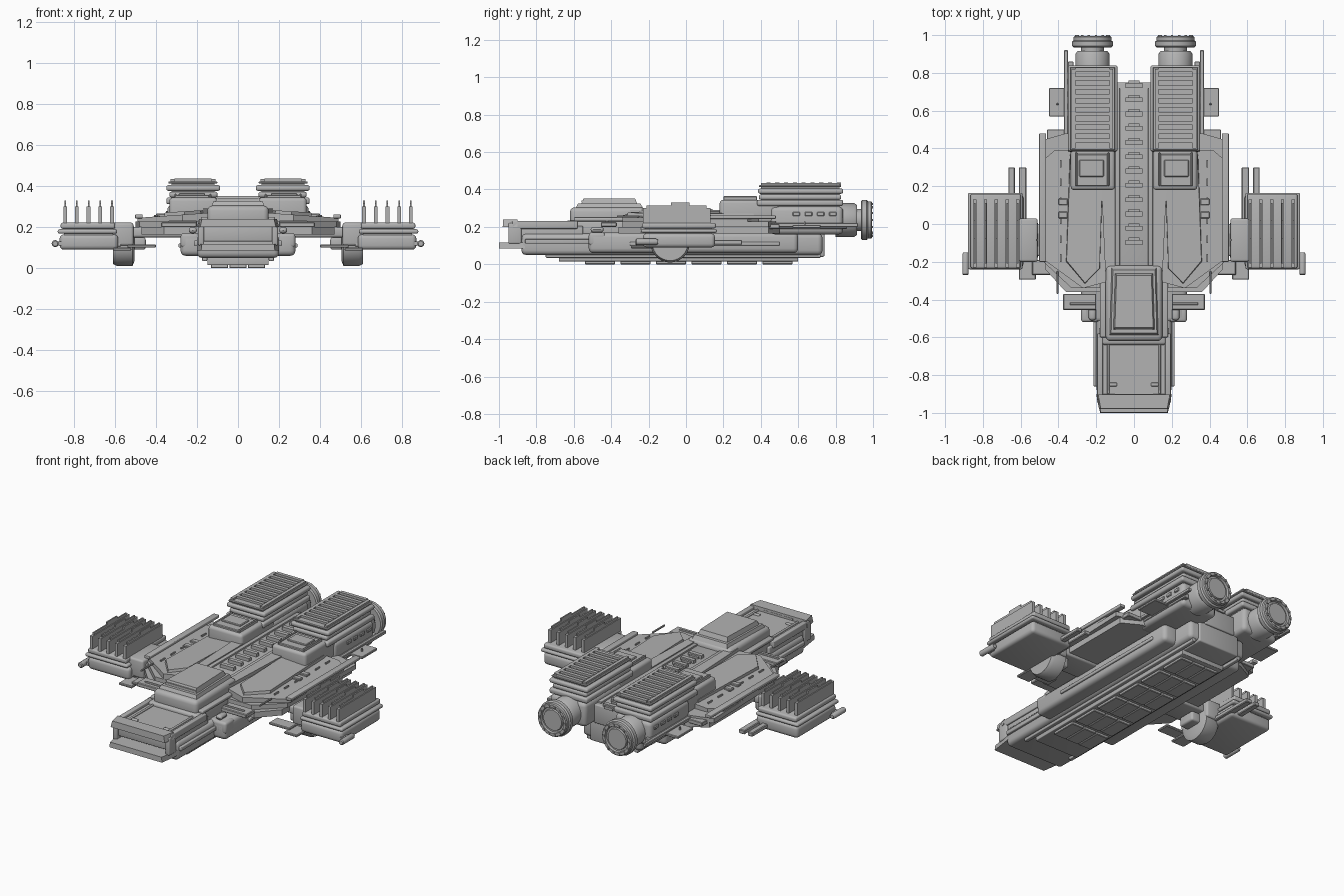
import bpy, bmesh, math
from mathutils import Matrix, Vector

if "Cube" in bpy.data.objects:
    bpy.data.objects.remove(bpy.data.objects["Cube"])

grey = bpy.data.materials.new("hull_grey")
grey.diffuse_color = (0.45, 0.45, 0.45, 1)
grey.use_nodes = True
grey.node_tree.nodes["Principled BSDF"].inputs["Base Color"].default_value = grey.diffuse_color


def finish(name, bm, mirror=False):
    """Turn a bmesh into an object, optionally copied across x = 0."""
    if mirror:
        dup = bmesh.ops.duplicate(bm, geom=bm.verts[:] + bm.edges[:] + bm.faces[:])["geom"]
        for v in dup:
            if isinstance(v, bmesh.types.BMVert):
                v.co.x *= -1
        bmesh.ops.reverse_faces(bm, faces=[f for f in dup if isinstance(f, bmesh.types.BMFace)])
    me = bpy.data.meshes.new(name)
    bm.to_mesh(me)
    bm.free()
    me.materials.append(grey)
    ob = bpy.data.objects.new(name, me)
    bpy.context.collection.objects.link(ob)
    return ob


def boxes(name, items, bevel=0, mirror=False, segs=3):
    """Boxes given as x0, x1, y0, y1, z0, z1."""
    bm = bmesh.new()
    for x0, x1, y0, y1, z0, z1 in items:
        mat = Matrix.Translation(((x0 + x1) / 2, (y0 + y1) / 2, (z0 + z1) / 2))
        mat = mat @ Matrix.Diagonal((x1 - x0, y1 - y0, z1 - z0, 1))
        bmesh.ops.create_cube(bm, size=1, matrix=mat)
    if bevel:
        bmesh.ops.bevel(bm, geom=bm.edges[:], offset=bevel, segments=segs, profile=0.5, affect='EDGES')
    return finish(name, bm, mirror)


def plate(name, outline, z0, z1, shrink=1.0, mirror=True, z_top=None):
    """Extruded outline; the top may shrink or tilt by a height function."""
    bm = bmesh.new()
    c = sum((Vector(p) for p in outline), Vector((0, 0))) / len(outline)
    low = [bm.verts.new((x, y, z0)) for x, y in outline]
    top = []
    for p in outline:
        q = c + (Vector(p) - c) * shrink
        top.append(bm.verts.new((q.x, q.y, z_top(q.x, q.y) if z_top else z1)))
    n = len(outline)
    bm.faces.new(low[::-1])
    bm.faces.new(top)
    for i in range(n):
        j = (i + 1) % n
        bm.faces.new((low[i], low[j], top[j], top[i]))
    bmesh.ops.recalc_face_normals(bm, faces=bm.faces[:])
    return finish(name, bm, mirror)


def lathe(name, profile, centre, axis, segs=40):
    """Revolve (distance, radius) pairs about the x or y axis, on both sides."""
    bm = bmesh.new()
    rings = []
    for d, r in profile:
        ring = []
        for i in range(segs):
            a = 2 * math.pi * i / segs
            u, w = r * math.cos(a), r * math.sin(a)
            off = (d, u, w) if axis == 'x' else (u, d, w)
            ring.append(bm.verts.new(Vector(centre) + Vector(off)))
        rings.append(ring)
    for a, b in zip(rings, rings[1:]):
        for i in range(segs):
            j = (i + 1) % segs
            bm.faces.new((a[i], a[j], b[j], b[i]))
    bm.faces.new(rings[0][::-1])
    bm.faces.new(rings[-1])
    bmesh.ops.recalc_face_normals(bm, faces=bm.faces[:])
    return finish(name, bm, True)


# Central hull and belly
boxes("main_hull", [(-.2, .2, -.88, .73, .05, .165)], .025)
boxes("upper_hull", [(-.17, .17, -.64, .7, .15, .235)], .015)
boxes("rear_hull", [(-.14, .14, .3, .74, .04, .17)], .008)
boxes("side_sponson", [(.15, .28, -.52, .6, .06, .17)], .025, True)
boxes("belly_keel", [(-.15, .15, -.68, .6, .015, .06)], .004)
boxes("belly_panels", [(x - .042, x + .042, -.54 + i * .19, -.38 + i * .19, 0, .02)
                       for i in range(6) for x in (-.09, 0, .09)], .003, segs=1)
boxes("belly_side_rail", [(.15, .175, -.75, .72, .035, .06)], .004, True)
boxes("hull_side_rail", [(.19, .215, -.86, -.5, .11, .135), (.27, .29, -.3, .5, .1, .12)], .005, True)

# Nose tray
boxes("nose_block", [(-.185, .185, -.93, -.55, .13, .205)], .008)
boxes("nose_deck", [(-.165, .165, -.92, -.58, .2, .215)])
boxes("nose_rails", [(.165, .195, -.93, -.58, .19, .232), (.13, .142, -.9, -.62, .21, .225),
                     (.09, .13, -.86, -.84, .21, .222)], .005, True)
plate("nose_rim", [(-.2, -.9), (-.185, -.98), (.185, -.98), (.2, -.9)], .2, .24, .95, False)
plate("nose_lip", [(-.2, -.86), (-.18, -1), (.18, -1), (.2, -.86)], .085, .117, .98, False)
boxes("nose_corner_posts", [(.165, .195, -.95, -.88, .11, .22)], .008, True)
boxes("deck_ribs", [(-.12, .12, -.63, -.61, .21, .225), (-.1, .1, -.91, -.9, .21, .228)])

# Cabin
boxes("cabin", [(-.15, .15, -.62, -.22, .2, .305)], .025)
plate("cabin_roof", [(-.13, -.59), (.13, -.59), (.12, -.23), (-.12, -.23)], .3, .325, .93, False)
plate("cabin_hatch", [(-.11, -.56), (.11, -.56), (.1, -.26), (-.1, -.26)], .322, .352, .92, False)
boxes("hatch_step", [(-.1, .1, -.56, -.51, .33, .34)])
boxes("cabin_side_trim", [(.14, .18, -.6, -.25, .23, .25)], .006, True)

# Spine with rungs
boxes("spine", [(-.105, .105, -.24, .75, .16, .275)], .006)
boxes("spine_channel_rails", [(.075, .1, -.22, .72, .27, .285)], .003, True)
boxes("spine_rungs", [s for i in range(12) for s in
                      ((-.045, .045, -.11 + i * .0755, -.085 + i * .0755, .27, .295),
                       (-.03, .03, -.085 + i * .0755, -.072 + i * .0755, .27, .286))])
boxes("spine_studs", [(.115, .13, -.22 + i * .05, -.2 + i * .05, .27, .285) for i in range(8)], 0, True)

# Layered wings
plate("lower_wing", [(.15, -.36), (.36, -.36), (.47, -.24), (.47, .44), (.36, .5), (.15, .5)], .165, .2)
plate("middle_wing", [(.12, -.34), (.33, -.34), (.48, -.2), (.5, .44), (.36, .48), (.12, .48)], .2, .228)
plate("upper_wing", [(.12, -.3), (.27, -.34), (.49, -.18), (.49, .33), (.42, .39), (.12, .39)], .228, .25,
      z_top=lambda x, y: .28 - .07 * x)
plate("wing_panel", [(.18, -.24), (.26, -.32), (.36, -.2), (.34, .37), (.16, .37)], .25, .28, .97,
      z_top=lambda x, y: .293 - .06 * x)
plate("inner_wing_strip", [(.1, -.3), (.15, -.3), (.18, .37), (.1, .37)], .22, .29)
boxes("wing_hatches", [(.35, .4, .1, .135, .25, .266), (.35, .4, .03, .065, .25, .266)], .004, True, 1)
boxes("wing_ticks", [(.385, .392, -.2 + i * .1, -.16 + i * .1, .25, .262) for i in range(6)], 0, True)
boxes("wing_edge_rails", [(.465, .502, -.2, .48, .243, .262)], .004, True)
boxes("wing_front_plates", [(.2, .375, -.455, -.37, .2, .225), (.2, .34, -.43, -.415, .22, .232)], .004, True, 1)
boxes("wing_front_blocks", [(.19, .28, -.52, -.43, .1, .17), (.2, .24, -.51, -.44, .17, .2)], .015, True)
boxes("wing_rear_plates", [(.33, .45, .57, .72, .195, .21), (.36, .46, .43, .5, .19, .215),
                           (.35, .37, .4, .92, .2, .22), (.32, .35, .4, .86, .19, .22)], .003, True, 1)
boxes("antennae", [(.4, .41, -.37, -.25, .25, .26), (.4, .41, .63, .64, .2, .23)], .002, True, 1)

# Engines
boxes("engine_body", [(.1, .345, .45, .84, .16, .31)], .025, True)
boxes("engine_front", [(.1, .335, .18, .5, .22, .345)], .018, True)
boxes("engine_front_hatch", [(.14, .31, .2, .37, .34, .358), (.16, .29, .25, .34, .35, .366),
                             (.13, .14, .2, .38, .34, .364), (.3, .31, .2, .38, .34, .364)], .004, True, 1)
boxes("engine_layers", [(.09, .35, .38, .84, .312, .345), (.1, .335, .39, .83, .345, .373),
                        (.087, .35, .385, .84, .377, .405)], .011, True)
boxes("engine_core", [(.115, .325, .4, .82, .3, .415)], 0, True)
boxes("engine_roof", [(.1, .34, .39, .83, .412, .424)], .004, True, 1)
boxes("roof_slats", [(.13, .31, .43 + i * .047, .452 + i * .047, .42, .437) for i in range(9)], 0, True)
boxes("roof_rails", [(.11, .13, .4, .82, .42, .435), (.31, .33, .4, .82, .42, .435)], 0, True)
boxes("engine_side_ports", [(.34, .352, .57 + i * .065, .61 + i * .065, .258, .28) for i in range(4)], .004, True, 1)
lathe("engine_nozzle", [(.8, .09), (.9, .09), (.915, .08), (.915, .06), (.935, .06), (.935, .1),
                        (.942, .108), (.965, .108), (.972, .1), (.99, .1), (.995, .095),
                        (.995, .078), (.98, .076), (.98, .065), (.99, .062)], (.22, 0, .237), 'y')
bolts = []
for i in range(14):
    a = 2 * math.pi * i / 14
    x, z = .22 + .087 * math.cos(a), .237 + .087 * math.sin(a)
    bolts.append((x - .006, x + .006, .99, 1, z - .006, z + .006))
boxes("nozzle_bolts", bolts, 0, True)

# Outrigger pylons
lathe("pylon_drum", [(.505, .08), (.515, .105), (.59, .105), (.61, .095)], (0, -.085, .115), 'x')
boxes("pylon_arm", [(.26, .52, -.17, 0, .15, .2), (.45, .52, -.14, -.03, .09, .15)], .012, True)
boxes("pylon_bracket", [(.51, .62, -.2, .03, .11, .222)], .012, True)

# Outrigger pods with cooling fins
boxes("pod_base", [(.585, .87, -.23, .155, .09, .165)], .02, True)
boxes("pod_collars", [(.59, .88, -.24, .165, .168, .19), (.6, .865, -.235, .16, .192, .222)], .01, True)
boxes("pod_core", [(.61, .85, -.22, .14, .15, .2)], 0, True)
fins = []
for i in range(5):
    x = .615 + i * .057
    fins += [(x - .009, x + .009, -.23, .13, .215, .3), (x - .004, x + .004, -.21, .11, .3, .315),
             (x - .004, x + .004, -.08, .02, .315, .33)]
boxes("pod_fins", fins, 0, True)
boxes("pod_rails", [(.57, .61, -.2, .3, .105, .13), (.63, .665, -.2, .3, .105, .13),
                    (.52, .61, -.295, -.15, .085, .1), (.4, .54, -.27, -.19, .1, .115)], .004, True, 1)
lathe("pod_barrel", [(-.27, .012), (-.265, .017), (-.16, .017), (-.15, .012)], (.892, 0, .12), 'y', 16)
boxes("barrel_mount", [(.86, .89, -.23, -.18, .11, .13)], 0, True)

# Smooth shading with sharp edges kept
for ob in bpy.context.scene.objects:
    ob.select_set(True)
    bpy.context.view_layer.objects.active = ob
bpy.ops.object.shade_smooth_by_angle(angle=math.radians(35))
